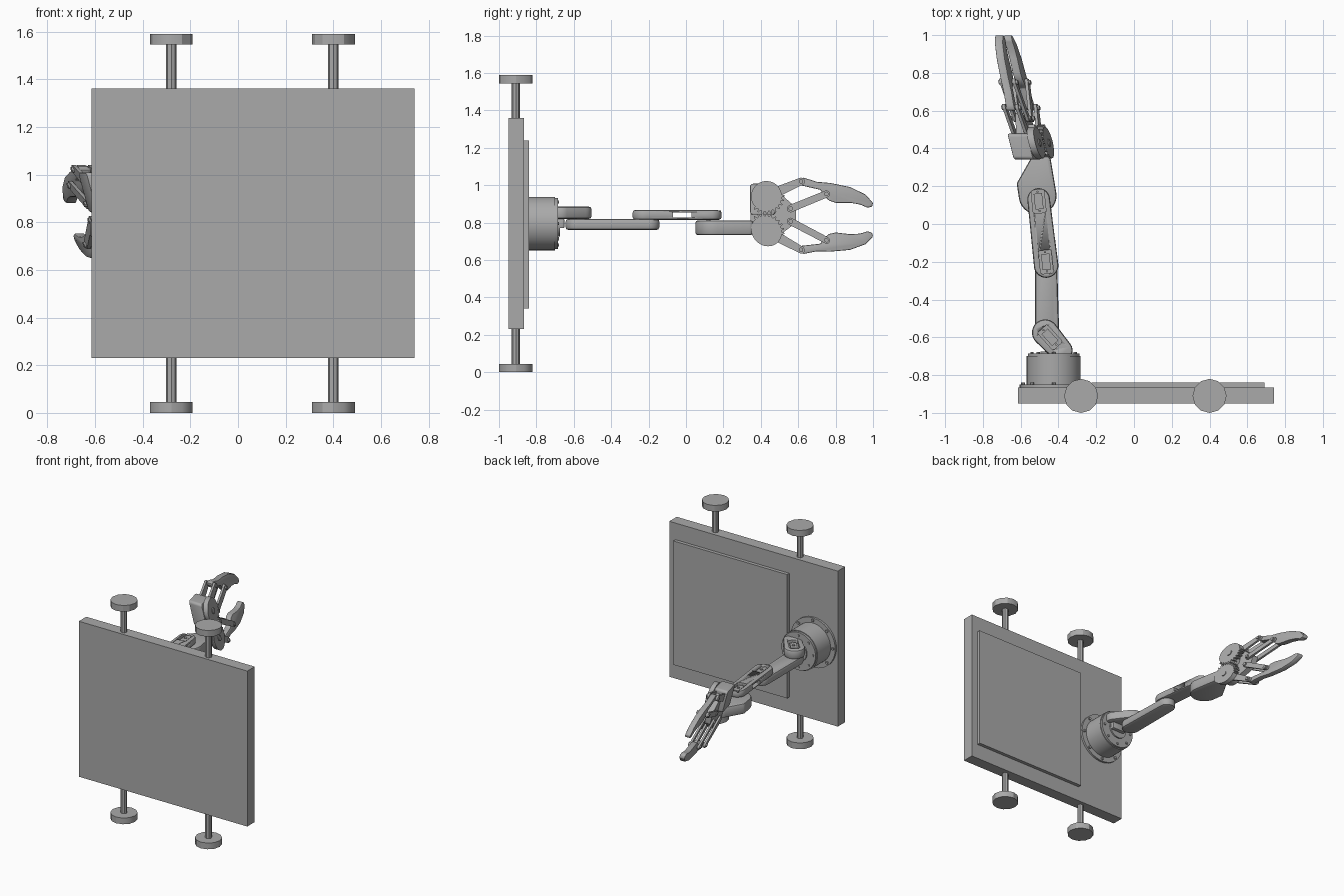
import bpy, bmesh, math
from mathutils import Matrix, Vector
from mathutils.geometry import convex_hull_2d

if "Cube" in bpy.data.objects:
    bpy.data.objects.remove(bpy.data.objects["Cube"], do_unlink=True)

grey = bpy.data.materials.new("machined grey")
grey.use_nodes = True
grey.diffuse_color = (0.4, 0.4, 0.4, 1)
grey.node_tree.nodes["Principled BSDF"].inputs["Base Color"].default_value = (0.4, 0.4, 0.4, 1)


def circle(x, y, r, n=32):
    return [(x + r * math.cos(math.tau * i / n), y + r * math.sin(math.tau * i / n)) for i in range(n)]


def hull(*circles):
    """Outline wrapped around several (x, y, radius) circles."""
    pts = [Vector(p) for c in circles for p in circle(*c)]
    return [pts[i] for i in convex_hull_2d(pts)]


def prism(name, outline, lo, hi, matrix=Matrix(), bevel=0):
    """Extrude a flat outline between two depths, then place it."""
    bm = bmesh.new()
    face = bm.faces.new([bm.verts.new((p[0], p[1], lo)) for p in outline])
    new = bmesh.ops.extrude_face_region(bm, geom=[face])["geom"]
    bmesh.ops.translate(bm, verts=[v for v in new if isinstance(v, bmesh.types.BMVert)], vec=(0, 0, hi - lo))
    bm.transform(matrix)
    bmesh.ops.recalc_face_normals(bm, faces=bm.faces)
    mesh = bpy.data.meshes.new(name)
    bm.to_mesh(mesh)
    bm.free()
    mesh.materials.append(grey)
    obj = bpy.data.objects.new(name, mesh)
    bpy.context.collection.objects.link(obj)
    bpy.ops.object.select_all(action='DESELECT')
    bpy.context.view_layer.objects.active = obj
    obj.select_set(True)
    if bevel:
        mod = obj.modifiers.new("Soft edges", 'BEVEL')
        mod.width, mod.segments, mod.limit_method = bevel, 2, 'ANGLE'
        bpy.ops.object.modifier_apply(modifier=mod.name)
    bpy.ops.object.shade_smooth_by_angle()
    return obj


def rect(x0, x1, y0, y1):
    return [(x0, y0), (x1, y0), (x1, y1), (x0, y1)]


def cut(obj, cutter):
    mod = obj.modifiers.new("Cut", 'BOOLEAN')
    mod.operation, mod.solver, mod.object = 'DIFFERENCE', 'EXACT', cutter
    cutter.hide_render = True
    bpy.context.view_layer.objects.active = obj
    bpy.ops.object.modifier_apply(modifier=mod.name)
    bpy.data.objects.remove(cutter, do_unlink=True)


# Board, raised back panel and four clamp feet
prism("board", rect(-0.615, 0.74, -0.95, -0.865), 0.23, 1.36)
prism("back_panel", rect(-0.225, 0.69, -0.865, -0.84), 0.34, 1.24)
for side, x in (("right", -0.28), ("left", 0.40)):
    for level, foot, post in (("lower", (0, 0.045), (0.045, 0.23)), ("upper", (1.545, 1.59), (1.36, 1.545))):
        prism(f"{level}_{side}_foot", circle(x, -0.91, 0.09, 12), *foot)
        prism(f"{level}_{side}_post", circle(x, -0.91, 0.022, 8), *post)

# Round turntable with bolted flange; depth runs along +y
BX, BZ = -0.425, 0.795
turn = Matrix(((1, 0, 0, BX), (0, 0, 1, 0), (0, 1, 0, BZ), (0, 0, 0, 1)))
prism("base_flange", circle(0, 0, 0.18, 48), -0.865, -0.85, turn)
prism("base_drum", circle(0, 0, 0.143, 48), -0.85, -0.70, turn)
prism("base_rim", circle(0, 0, 0.137, 48), -0.70, -0.685, turn)
prism("base_hub", circle(0, 0, 0.07), -0.685, -0.675, turn)
for i, p in enumerate(circle(0, 0, 0.162, 8)):
    prism(f"flange_bolt_{i}", circle(*p, 0.01, 8), -0.85, -0.84, turn)
for i, p in enumerate(circle(0, 0, 0.115, 8)):
    prism(f"rim_bolt_{i}", circle(*p, 0.009, 8), -0.685, -0.678, turn)
prism("shoulder_bracket", rect(-0.47, -0.36, -0.69, -0.65), 0.77, 0.82, bevel=0.006)

# Arm links, stacked on vertical joints
shoulder = prism("shoulder_link", hull((-0.47, -0.575, 0.07), (-0.385, -0.67, 0.06)), 0.82, 0.885, bevel=0.014)
prism("upper_arm", hull((-0.46, -0.58, 0.064), (-0.46, -0.50, 0.05), (-0.465, -0.20, 0.058)), 0.76, 0.82, bevel=0.016)
forearm = prism("forearm", hull((-0.465, -0.22, 0.065), (-0.505, 0.13, 0.06)), 0.815, 0.868, bevel=0.014)
cut(forearm, prism("cable_window", rect(-0.7, -0.3, -0.07, 0.03), 0.827, 0.855))
prism("wrist", hull((-0.51, 0.15, 0.1), (-0.595, 0.21, 0.025), (-0.53, 0.325, 0.025), (-0.465, 0.335, 0.025)),
      0.733, 0.812, bevel=0.014)

# Recessed servos and pins at the joints
for name, obj, x, y, turn_angle, top in (("shoulder", shoulder, -0.445, -0.6, 42, 0.885),
                                         ("elbow", forearm, -0.466, -0.2, 6, 0.868),
                                         ("wrist", forearm, -0.505, 0.12, 6, 0.868)):
    place = Matrix.Translation((x, y, 0)) @ Matrix.Rotation(math.radians(turn_angle), 4, 'Z')
    corners = [(sx * 0.024, sy * 0.052, 0.01) for sx in (-1, 1) for sy in (-1, 1)]
    cut(obj, prism("pocket", hull(*corners), top - 0.025, top + 0.03, place))
    prism(name + "_servo", rect(-0.022, 0.022, -0.042, 0.042), top - 0.04, top - 0.01, place)
    prism(name + "_spindle", circle(0, 0, 0.01, 16), top - 0.075, top - 0.004, place)
    for sy in (-0.051, 0.051):
        prism(name + "_screw", circle(0, sy, 0.006, 8), top - 0.04, top - 0.012, place)

# Gripper: outlines in (y, z), leaning and rolled towards -x
A, B = -0.25, -0.27
grip = Matrix(((A, B, 1, -0.557 - A * 0.43 - B * 0.85), (1, 0, 0, 0), (0, 1, 0, 0), (0, 0, 0, 1)))


def flip(pts):
    """Mirror an outline across the gripper's slightly drooping axis."""
    return [(p[0], 2 * (0.848 - 0.058 * (p[0] - 0.43)) - p[1]) for p in pts]


def gear(x, y, r):
    """Round plate toothed on the meshing lower half only."""
    pts = []
    for i in range(96):
        a = math.tau * i / 96
        toothed = math.sin(a) < 0.1 and math.cos(a) > -0.8
        rad = r + (0.008 if i % 4 < 2 else -0.008) if toothed else r - 0.006
        pts.append((x + rad * math.cos(a), y + rad * math.sin(a)))
    return pts


GEAR, KNUCKLE = (0.43, 0.94), (0.615, 1.02)
INNER, OUTER = (0.56, 0.875), (0.75, 0.953)
finger = [(0.60, 1.035), (0.63, 1.04), (0.70, 1.018), (0.77, 1.012), (0.877, 0.99), (0.96, 0.95), (1.0, 0.905),
          (0.995, 0.885), (0.97, 0.88), (0.93, 0.897), (0.877, 0.906), (0.80, 0.906), (0.765, 0.918),
          (0.735, 0.945), (0.72, 0.975), (0.61, 1.0)]

for side, mirror in (("upper", list), ("lower", flip)):
    prism(side + "_finger", mirror(finger), -0.022, 0.022, grip, bevel=0.006)
    prism(side + "_gear", mirror(gear(*GEAR, 0.088)), 0.045, 0.08, grip)
    prism(side + "_gear_hub", mirror(circle(*GEAR, 0.02, 16)), -0.03, 0.086, grip)
    for layer, lo in (("near", 0.026), ("far", -0.042)):
        prism(f"{side}_{layer}_drive_bar", mirror(hull((*GEAR, 0.03), (*KNUCKLE, 0.02))), lo, lo + 0.016, grip)
        prism(f"{side}_{layer}_guide_bar", mirror(hull((*INNER, 0.02), (*OUTER, 0.019))), lo, lo + 0.016, grip)
    for name, pivot in (("knuckle", KNUCKLE), ("inner", INNER), ("outer", OUTER)):
        prism(f"{side}_{name}_pin", mirror(circle(*pivot, 0.012, 12)), -0.05, 0.052, grip)

# Gripper frame plates and drive motor
frame = hull((0.375, 0.945, 0.03), (0.375, 0.765, 0.03), (0.43, 0.94, 0.06), (0.43, 0.756, 0.06),
             (0.565, 0.872, 0.022), (0.565, 0.808, 0.022))
prism("gripper_frame", frame, -0.022, 0.022, grip)
prism("drive_motor", hull((0.36, 0.99, 0.018), (0.36, 0.86, 0.018), (0.46, 0.86, 0.018), (0.46, 0.99, 0.018)),
      -0.06, 0.045, grip, bevel=0.006)
